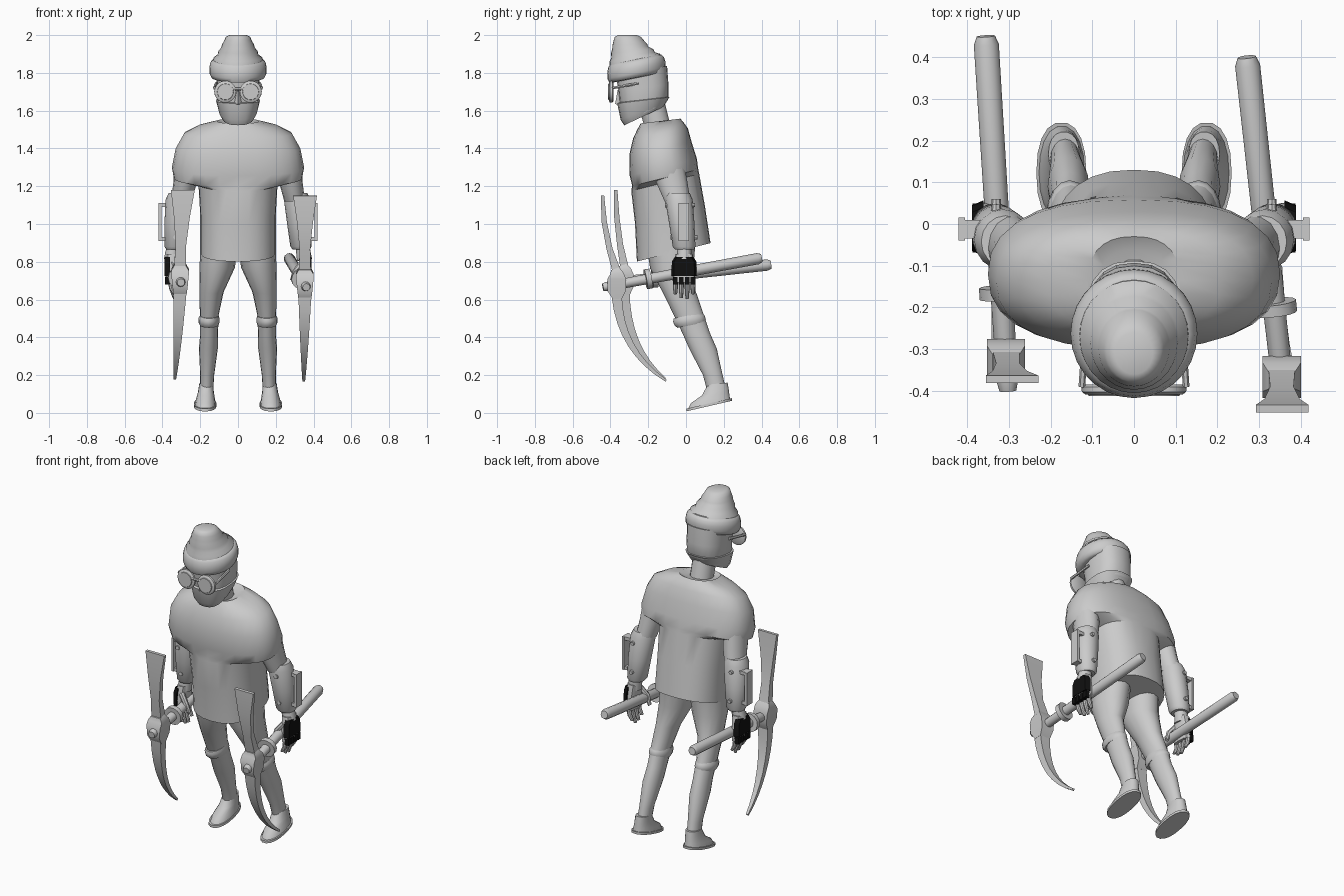
import bpy, bmesh, math
from mathutils import Vector


def material(name, v):
    m = bpy.data.materials.new(name)
    m.diffuse_color = (v, v, v, 1)
    return m


GREY = material("plain_grey", 0.6)
BLACK = material("glove_black", 0.005)


def finish(name, bm, mat=GREY, angle=40):
    bmesh.ops.recalc_face_normals(bm, faces=bm.faces)
    me = bpy.data.meshes.new(name)
    bm.to_mesh(me)
    bm.free()
    me.materials.append(mat)
    ob = bpy.data.objects.new(name, me)
    bpy.context.collection.objects.link(ob)
    bpy.ops.object.select_all(action='DESELECT')
    ob.select_set(True)
    bpy.context.view_layer.objects.active = ob
    bpy.ops.object.shade_smooth_by_angle(angle=math.radians(angle))
    return ob


def skin(name, loops, mat=GREY, angle=40):
    """Join equal-sized point loops into a closed skin."""
    bm = bmesh.new()
    rows = [[bm.verts.new(p) for p in loop] for loop in loops]
    n = len(rows[0])
    for a, b in zip(rows, rows[1:]):
        for i in range(n):
            j = (i + 1) % n
            bm.faces.new((a[i], a[j], b[j], b[i]))
    bm.faces.new(rows[0][::-1])
    bm.faces.new(rows[-1])
    return finish(name, bm, mat, angle)


def loft(name, rings, n=20, power=2.0, mat=GREY, angle=40):
    """Rings: centre x, centre y, z, half width, half depth, tilt."""
    loops = []
    for cx, cy, z, hx, hy, tilt in rings:
        loop = []
        for i in range(n):
            t = 2 * math.pi * i / n
            c, s = math.cos(t), math.sin(t)
            dy = hy * math.copysign(abs(s) ** (2 / power), s)
            loop.append((cx + hx * math.copysign(abs(c) ** (2 / power), c),
                         cy + dy, z + tilt * dy))
        loops.append(loop)
    return skin(name, loops, mat, angle)


def tube(name, stations, n=12, mat=GREY):
    """Round rod through (point, radius) stations."""
    pts = [Vector(p) for p, r in stations]
    d = (pts[-1] - pts[0]).normalized()
    u = d.cross(Vector((0, 0, 1)) if abs(d.z) < 0.9 else Vector((0, 1, 0))).normalized()
    v = d.cross(u)
    loops = [[p + r * (u * math.cos(2 * math.pi * i / n) + v * math.sin(2 * math.pi * i / n))
              for i in range(n)] for p, (_, r) in zip(pts, stations)]
    return skin(name, loops, mat)


def box(name, lo, hi, mat=GREY):
    x0, x1 = sorted((lo[0], hi[0]))
    return skin(name, [[(x0, lo[1], z), (x1, lo[1], z), (x1, hi[1], z), (x0, hi[1], z)]
                       for z in (lo[2], hi[2])], mat)


def blade(name, stations):
    """Flat bar along (x, y, z, half width, half thickness) stations."""
    loops = []
    for i, (x, y, z, w, t) in enumerate(stations):
        a = stations[max(i - 1, 0)]
        b = stations[min(i + 1, len(stations) - 1)]
        d = Vector((0, b[1] - a[1], b[2] - a[2])).normalized()
        nrm = Vector((0, -d.z, d.y)) * t
        c, wx = Vector((x, y, z)), Vector((w, 0, 0))
        loops.append([c - wx - nrm, c + wx - nrm, c + wx + nrm, c - wx + nrm])
    return skin(name, loops)


# Shirt with wide short sleeves, leaning forward
loft("shirt", [(0, -.065, .85, .20, .195, .25), (0, -.085, 1.05, .20, .185, .25),
               (0, -.11, 1.22, .21, .18, .25), (0, -.11, 1.245, .34, .175, .25),
               (0, -.12, 1.30, .35, .178, .25), (0, -.135, 1.40, .33, .165, .2),
               (0, -.135, 1.48, .285, .145, .18), (0, -.135, 1.52, .21, .122, .15),
               (0, -.135, 1.545, .11, .105, .12), (0, -.14, 1.53, .08, .08, .12)],
     n=28, power=2.4)
loft("neck", [(0, -.14, 1.48, .065, .07, 0), (0, -.185, 1.64, .065, .075, 0)], n=14)

# Head, with a separate jaw plate
loft("head", [(0, -.215, 1.59, .095, .105, .45), (0, -.222, 1.64, .11, .128, .15),
              (0, -.225, 1.72, .112, .132, .15), (0, -.235, 1.81, .115, .135, .2)],
     n=20, power=2.4)
loft("jaw_plate", [(0, -.222, 1.572, .085, .105, .47), (0, -.224, 1.60, .102, .122, .4),
                   (0, -.226, 1.655, .117, .138, .12), (0, -.226, 1.66, .105, .12, .12)],
     n=20, power=2.5, angle=30)
skin("nose", [[(-.02, -.35, 1.63), (.02, -.35, 1.63), (0, -.375, 1.635)],
              [(-.01, -.35, 1.71), (.01, -.35, 1.71), (0, -.362, 1.71)]])

# Knitted cap with a rolled brim
loft("cap", [(0, -.265, 1.83, .135, .14, .2), (0, -.27, 1.88, .13, .135, .15),
             (0, -.28, 1.895, .108, .115, .12), (0, -.285, 1.915, .104, .112, .1),
             (0, -.295, 1.935, .088, .095, .05), (0, -.297, 1.95, .085, .092, .03),
             (0, -.303, 1.972, .072, .08, 0), (0, -.308, 1.99, .065, .07, 0),
             (0, -.31, 2.0, .045, .05, 0)], n=28, angle=60)
loft("cap_brim", [(0, -.255, 1.775, .125, .135, .2), (0, -.26, 1.778, .142, .146, .2),
                  (0, -.262, 1.80, .152, .154, .2), (0, -.263, 1.83, .152, .154, .2),
                  (0, -.264, 1.855, .146, .148, .18), (0, -.265, 1.872, .13, .135, .18)],
     n=28, angle=60)

# Goggles
tube("goggle_bridge", [((-.03, -.402, 1.715), .009), ((.03, -.402, 1.715), .009)], 8)
for s in (-1, 1):
    tube("goggle_rim", [((s * .067, -.385, 1.70), .05), ((s * .068, -.39, 1.70), .058),
                        ((s * .067, -.402, 1.70), .058), ((s * .067, -.408, 1.70), .05)], 20)
    tube("goggle_lens", [((s * .067, -.40, 1.70), .046), ((s * .067, -.412, 1.70), .042)], 20)
    tube("goggle_arm", [((s * .125, -.39, 1.72), .008), ((s * .115, -.25, 1.745), .008)], 6)

for s in (-1, 1):
    # Leg, knee band and shoe
    loft("leg", [(s * .168, .172, .08, .034, .05, 0), (s * .163, .142, .20, .037, .052, 0),
                 (s * .157, .09, .34, .05, .073, 0), (s * .153, .055, .42, .047, .07, .1),
                 (s * .152, .015, .52, .05, .075, .15), (s * .14, -.035, .64, .064, .085, .1),
                 (s * .11, -.075, .77, .094, .115, .05), (s * .10, -.08, .90, .098, .13, 0)],
         n=16)
    loft("knee_band", [(s * .153, .028, .465, .05, .073, .2), (s * .154, .022, .48, .056, .083, .2),
                       (s * .154, .015, .50, .056, .083, .2), (s * .152, .01, .515, .05, .075, .2)],
         n=16)
    loft("shoe_sole", [(s * .174, .122, .036, .06, .122, .23), (s * .174, .122, .05, .06, .122, .23)],
         n=18, power=2.3)
    loft("shoe_upper", [(s * .173, .122, .048, .055, .113, .23), (s * .172, .128, .075, .05, .103, .23),
                        (s * .17, .155, .11, .042, .072, .25), (s * .168, .168, .155, .037, .053, .1)],
         n=18, power=2.2)

    # Upper arm, elbow and armoured forearm
    loft("upper_arm", [(s * .27, -.10, 1.33, .065, .09, 0), (s * .28, -.075, 1.22, .062, .085, 0),
                       (s * .30, -.045, 1.12, .055, .07, 0)], n=14)
    loft("forearm_armour", [(s * .335, -.008, .865, .045, .05, 0), (s * .333, -.01, .88, .056, .06, 0),
                            (s * .325, -.022, 1.0, .065, .067, 0), (s * .313, -.038, 1.13, .07, .073, 0),
                            (s * .308, -.042, 1.165, .058, .062, 0)], n=16)
    tube("wrist", [((s * .34, -.008, .89), .036), ((s * .352, -.01, .81), .04)], 12)
    for z, y in ((1.10, .035), (1.10, -.10), (.93, .048), (.93, -.07)):
        tube("rivet", [((s * .33, y - .012, z), .013), ((s * .33, y + .012, z), .011)], 8)

    # Grip bar on the forearm
    box("grip_bar", (s * .405, -.04, .91), (s * .42, .015, 1.11))
    for z in (.91, 1.09):
        box("grip_bracket", (s * .36, -.035, z), (s * .418, .01, z + .02))

    # Gloved hand with black knuckle guards
    loft("palm", [(s * .355, -.01, .69, .026, .058, 0), (s * .357, -.01, .76, .03, .06, 0),
                  (s * .352, -.01, .84, .03, .045, 0)], n=12, power=3)
    skin("knuckle_guard", [[(s * x, y, z) for x, y in ((.36, -a), (.388, -a + .012),
                                                       (.388, a - .032), (.36, a - .02))]
                           for z, a in ((.725, .077), (.80, .075), (.825, .06))], BLACK)
    for i in range(4):
        y = -.068 + i * .031
        low = (.63, .61, .605, .63)[i]
        box("finger_guard", (s * .36, y, .68), (s * .387, y + .024, .72), BLACK)
        tube("finger", [((s * .36, y + .012, .71), .014), ((s * .352, y + .012, .66), .013),
                        ((s * .335, y + .012, low), .009)], 8)
    tube("thumb", [((s * .345, -.05, .80), .017), ((s * .305, -.065, .75), .016),
                   ((s * .285, -.06, .70), .011)], 8)

# Two pickaxes: handle ends, front shift and head centre differ per hand
for back, front, ring_y, top, tip in (
        (Vector((-.355, .45, .785)), Vector((-.302, -.40, .69)), -.165,
         (-.292, -.372, 1.18), (-.335, -.11, .18)),
        (Vector((.27, .40, .82)), Vector((.362, -.44, .665)), -.20,
         (.355, -.442, 1.15), (.348, -.105, .17))):
    def along(y):
        return back.lerp(front, (back.y - y) / (back.y - front.y))

    d = (front - back).normalized()
    tube("pick_handle", [(back, .022), (back + d * .02, .03), (along(0), .029),
                         (front - d * .02, .025), (front, .02)], 12)
    c = along(ring_y)
    tube("pick_collar", [(c - d * .014, .054), (c + d * .014, .054)], 14)
    # Head socket with cheeks around the handle
    h = front - d * .075
    blade("pick_socket", [(h.x, h.y - .008, h.z + .085, .032, .022),
                          (h.x, h.y, h.z + .06, .046, .035),
                          (h.x, h.y, h.z + .03, .046, .05),
                          (h.x, h.y, h.z - .03, .04, .05),
                          (h.x, h.y + .004, h.z - .075, .034, .024)])
    # Flared adze blade
    rows = [(0, .032, .022), (.3, .028, .016), (.65, .042, .014), (1, .063, .009)]
    z0 = h.z + .07
    blade("pick_adze", [(h.x + (top[0] - h.x) * t, h.y + (top[1] - h.y) * (1 - (1 - t) ** 2),
                         z0 + (top[2] - z0) * t, w, k) for t, w, k in rows])
    # Curved spike
    z1, spike = h.z - .06, []
    for i in range(9):
        t = i / 8
        spike.append((h.x + (tip[0] - h.x) * t, h.y + (tip[1] - h.y) * (.15 * t + .85 * t * t),
                      z1 + (tip[2] - z1) * (1.3 * t - .3 * t * t),
                      .034 - .027 * t, .027 - .021 * t))
    blade("pick_spike", spike)
